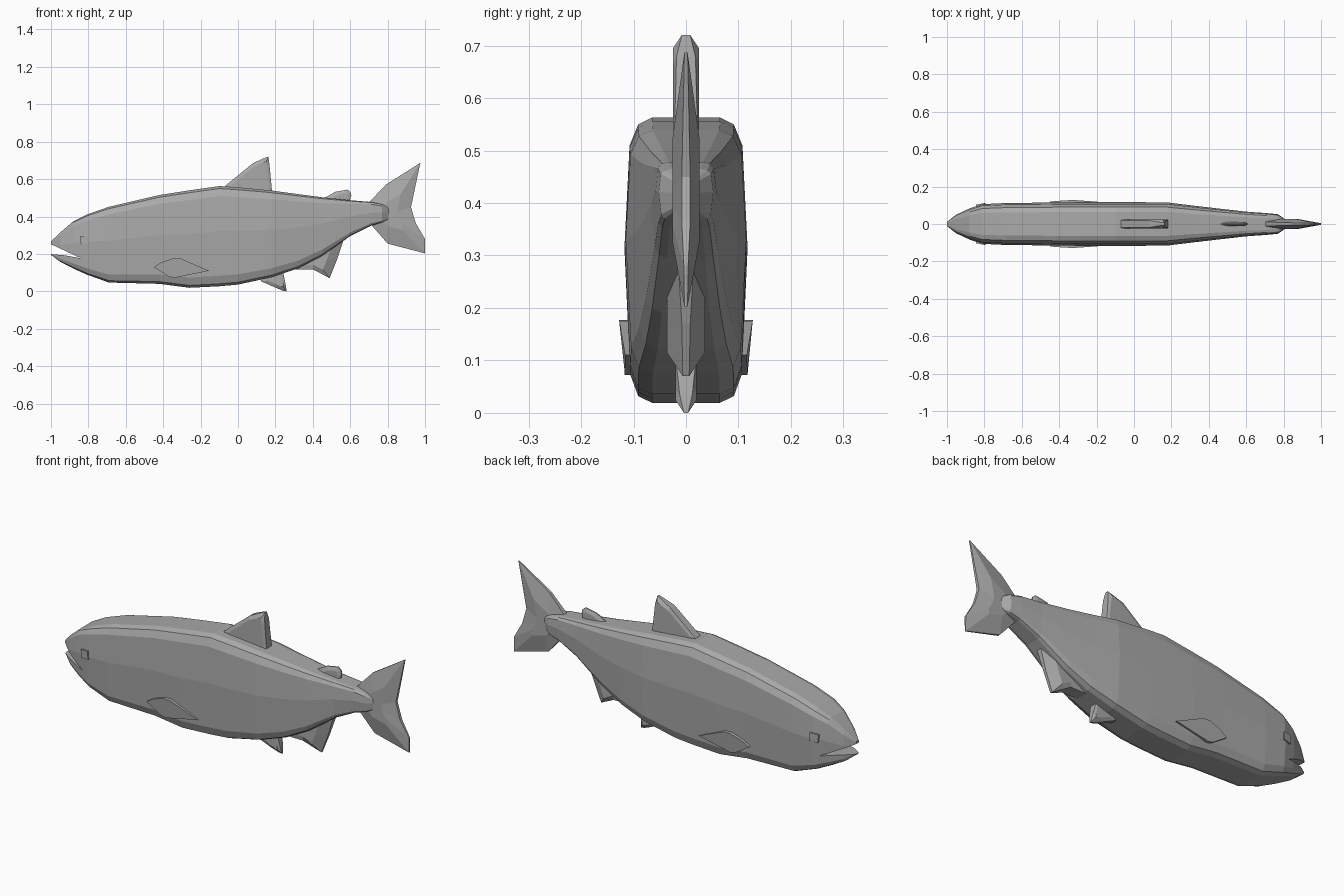
import bpy, bmesh
from mathutils import Vector

if "Cube" in bpy.data.objects:
    bpy.data.objects.remove(bpy.data.objects["Cube"])

grey = bpy.data.materials.new("plain grey")
grey.diffuse_color = (0.4, 0.4, 0.4, 1)
grey.use_nodes = True
grey.node_tree.nodes["Principled BSDF"].inputs["Base Color"].default_value = grey.diffuse_color


def make(name, bm):
    bmesh.ops.recalc_face_normals(bm, faces=bm.faces)
    me = bpy.data.meshes.new(name)
    bm.to_mesh(me)
    bm.free()
    me.materials.append(grey)
    ob = bpy.data.objects.new(name, me)
    bpy.context.collection.objects.link(ob)
    return ob


def loft(bm, rings):
    """Bridge closed rings of equal size and cap both ends."""
    vs = [[bm.verts.new(p) for p in r] for r in rings]
    n = len(vs[0])
    for a, b in zip(vs, vs[1:]):
        for i in range(n):
            j = (i + 1) % n
            bm.faces.new((a[i], a[j], b[j], b[i]))
    bm.faces.new(vs[0])
    bm.faces.new(vs[-1])


def fin(name, pts, centre, scale, thick):
    """Fin with outline (x, z, half thickness) and a raised panel on both sides."""
    cx, cz = centre
    rim = lambda s: [(x, s * h, z) for x, z, h in pts]
    panel = lambda s: [(cx + (x - cx) * scale, s * thick, cz + (z - cz) * scale)
                       for x, z, h in pts]
    bm = bmesh.new()
    loft(bm, [panel(-1), rim(-1), rim(1), panel(1)])
    return make(name, bm)


# Body: boxy cross-sections along x (x, bottom, top, half width)
stations = [(-1.0, .195, .267, .012), (-.95, .157, .315, .05), (-.88, .122, .375, .083),
            (-.81, .09, .41, .106), (-.69, .047, .452, .112), (-.42, .04, .515, .115),
            (-.26, .019, .54, .117), (-.1, .027, .563, .117), (.0, .036, .556, .117),
            (.18, .075, .539, .115), (.32, .122, .52, .098), (.45, .19, .503, .083),
            (.6, .295, .487, .066), (.71, .35, .478, .058), (.77, .368, .465, .052),
            (.81, .385, .447, .024)]
half = [(.55, 0), (.78, .025), (.91, .105), (1, .55), (.92, .9), (.78, .975), (.55, 1)]
section = half + [(-w, t) for w, t in reversed(half)]
bm = bmesh.new()
loft(bm, [[(x, w * k, b + (t - b) * f) for k, f in section] for x, b, t, w in stations])
body = make("body", bm)

# Mouth: wedge cut out of the snout
bm = bmesh.new()
wedge = [(-.84, .177), (-.93, .193), (-1.05, .203), (-1.05, .275), (-1.0, .252)]
loft(bm, [[(x, y, z) for x, z in wedge] for y in (-.2, .2)])
cutter = make("mouth_cutter", bm)
cutter.hide_render = True
mod = body.modifiers.new("mouth", 'BOOLEAN')
mod.operation = 'DIFFERENCE'
mod.solver = 'EXACT'
mod.object = cutter
bpy.context.view_layer.objects.active = body
bpy.ops.object.modifier_apply(modifier=mod.name)
bpy.data.objects.remove(cutter)

# Fins on the centre line
fin("dorsal_fin", [(-.07, .563, .02), (.08, .685, .018), (.145, .715, .008), (.162, .72, .008),
                   (.168, .68, .018), (.182, .535, .022), (.17, .5, .024), (-.03, .52, .024)],
    (.1, .58), .82, .025)
fin("adipose_fin", [(.46, .498, .002), (.52, .532, .003), (.585, .544, .003), (.602, .53, .003),
                    (.606, .512, .003), (.59, .46, .01), (.5, .47, .01)],
    (.56, .5), .55, .011)
fin("tail_fin", [(.70, .475, .012), (.79, .57, .008), (.975, .687, .003), (.925, .45, .008),
                 (.95, .365, .008), (1.0, .28, .004), (1.0, .203, .003), (.80, .255, .006),
                 (.715, .352, .012)],
    (.80, .41), .4, .026)
fin("anal_fin", [(.25, .118, .03), (.4, .118, .032), (.49, .07, .006), (.53, .17, .008),
                 (.57, .29, .015), (.45, .26, .04), (.3, .16, .04)],
    (.41, .17), .55, .036)
fin("pelvic_fin", [(.12, .055, .014), (.2, .02, .01), (.24, .003, .004), (.26, 0, .004),
                   (.255, .035, .012), (.24, .11, .02), (.16, .1, .02)],
    (.22, .06), .6, .02)

# Paired side parts: pectoral fins and eyes
pectoral = [(-.45, .13), (-.41, .155), (-.345, .177), (-.305, .175), (-.155, .11),
            (-.34, .072), (-.37, .078)]
eye = [(-.845, .292), (-.8, .298), (-.795, .255), (-.84, .25)]
for side, s in (("left", 1), ("right", -1)):
    bm = bmesh.new()
    outer = [(x, s * (.1175 + (z - .072) * .1 - abs(x + .33) * .03), z) for x, z in pectoral]
    loft(bm, [[(x, s * .095, z) for x, z in pectoral], outer])
    make(side + "_pectoral_fin", bm)
    bm = bmesh.new()
    loft(bm, [[(x, s * .085, z) for x, z in eye],
              [(x, s * (.113 + (x + .795) * .2), z) for x, z in eye]])
    make(side + "_eye", bm)
